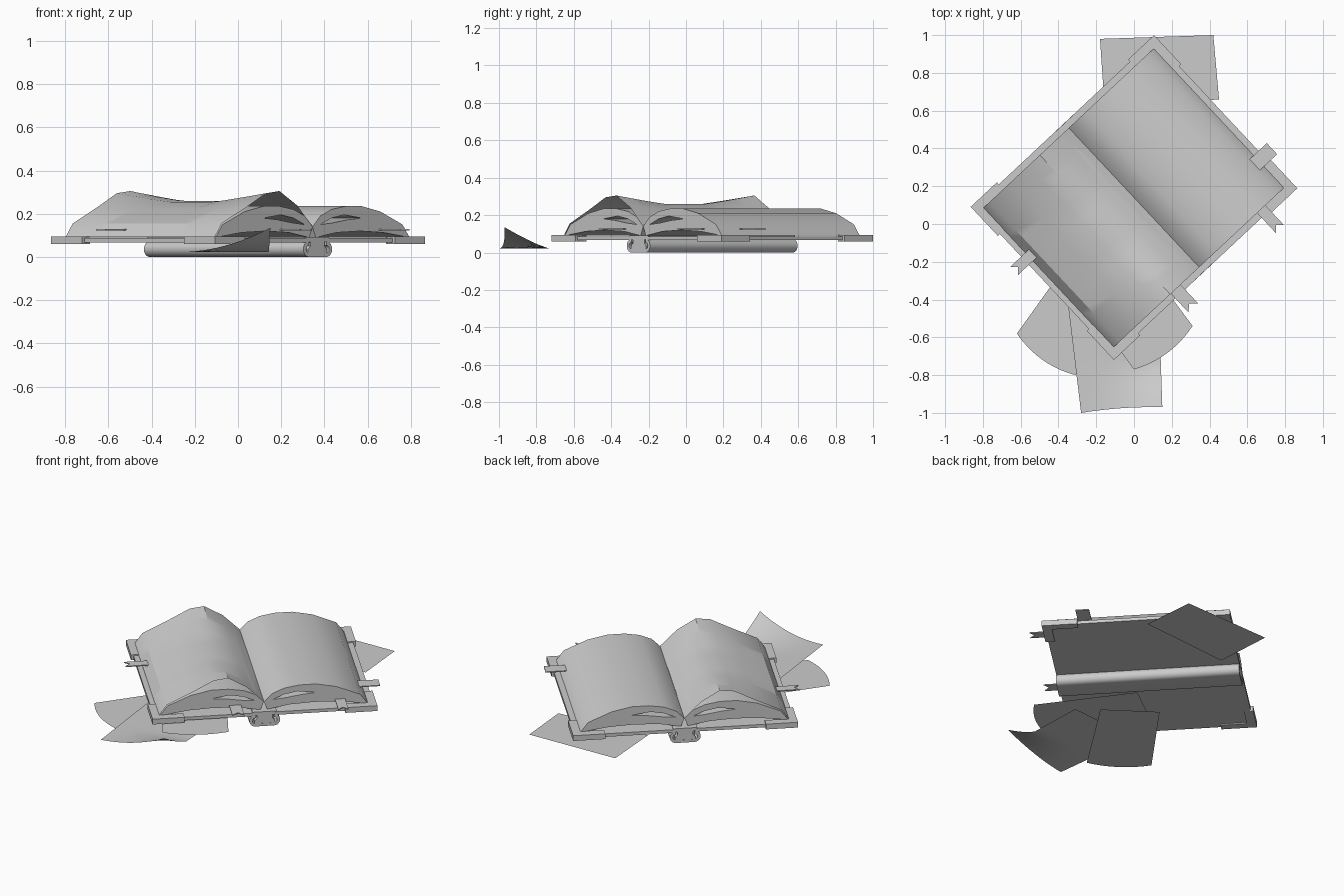
import bpy, math
from mathutils import Matrix, Vector

cube = bpy.data.objects.get("Cube")
if cube:
    bpy.data.objects.remove(cube, do_unlink=True)

paper = bpy.data.materials.new("plain_grey")
paper.use_nodes = True
GREY = (0.6, 0.6, 0.6, 1)
paper.diffuse_color = GREY
paper.node_tree.nodes["Principled BSDF"].inputs["Base Color"].default_value = GREY

# The book lies turned on the ground; u runs across the pages, v along the spine
BOOK = Matrix.Translation((0, 0.14, 0)) @ Matrix.Rotation(math.radians(43.1), 4, 'Z')
ALONG_SPINE = Matrix.Rotation(math.radians(90), 4, 'X')


def add(name, mesh, matrix):
    mesh.transform(matrix)
    mesh.materials.clear()
    mesh.materials.append(paper)
    mesh.shade_smooth()
    mesh.set_sharp_from_angle(angle=math.radians(30))
    obj = bpy.data.objects.new(name, mesh)
    bpy.context.collection.objects.link(obj)
    return obj


def prism(name, loops, depth, matrix):
    """Filled outline, with holes, given a thickness."""
    curve = bpy.data.curves.new(name, 'CURVE')
    curve.dimensions = '2D'
    curve.fill_mode = 'BOTH'
    curve.extrude = depth / 2
    for loop in loops:
        spline = curve.splines.new('POLY')
        spline.points.add(len(loop) - 1)
        for p, (x, y) in zip(spline.points, loop):
            p.co = (x, y, 0, 1)
        spline.use_cyclic_u = True
    temp = bpy.data.objects.new(name, curve)
    bpy.context.collection.objects.link(temp)
    bpy.context.view_layer.update()
    mesh = bpy.data.meshes.new_from_object(
        temp.evaluated_get(bpy.context.evaluated_depsgraph_get()))
    bpy.data.objects.remove(temp, do_unlink=True)
    return add(name, mesh, matrix)


def surface(name, func, nx, ny, matrix):
    """Open sheet sampled from a function of s and t."""
    verts = [func(i / nx, j / ny) for j in range(ny + 1) for i in range(nx + 1)]
    w = nx + 1
    faces = [(j * w + i, j * w + i + 1, (j + 1) * w + i + 1, (j + 1) * w + i)
             for j in range(ny) for i in range(nx)]
    mesh = bpy.data.meshes.new(name)
    mesh.from_pydata(verts, [], faces)
    return add(name, mesh, matrix)


def box_loop(x0, x1, y0, y1):
    return [(x0, y0), (x1, y0), (x1, y1), (x0, y1)]


def flip(loop, sx, sy=1):
    return [(x * sx, y * sy) for x, y in loop]


# Covers, page blocks with an arched gap between the leaves, corner guards
PAGES = [(0, .14), (.05, .19), (.12, .22), (.21, .235), (.31, .235), (.43, .21),
         (.57, .15), (.615, .09), (.45, .113), (.3, .12), (.15, .113), (.02, .09)]
SLIT = [(.05, .15), (.12, .18), (.2, .195), (.31, .18), (.22, .172), (.13, .158)]
GUARD = [(.665, .555), (.475, .555), (.475, .5), (.615, .5), (.615, .345), (.665, .345)]
for side, sx in (("left", 1), ("right", -1)):
    prism(side + "_cover", [flip(box_loop(.06, .65, -.54, .54), sx)], .02,
          BOOK @ Matrix.Translation((0, 0, .077)))
    prism(side + "_page_block", [flip(PAGES, sx), flip(SLIT, sx)], 1.01, BOOK @ ALONG_SPINE)
    for end, sy in (("back", 1), ("front", -1)):
        prism(f"{end}_{side}_corner_guard", [flip(GUARD, sx, sy)], .034,
              BOOK @ Matrix.Translation((0, 0, .077)))


# Spine: a round-sided channel holding a waisted core
def side_arc(radius):
    angles = [math.radians(-90 + 180 * i / 10) for i in range(11)]
    return [(.055 + radius * math.cos(a), .036 + radius * math.sin(a)) for a in angles]


half = side_arc(.036) + side_arc(.018)[::-1]
prism("spine_channel", [half + flip(half[::-1], -1)], 1.08, BOOK @ ALONG_SPINE)
core = [(.06, .016), (.06, .035), (.045, .05), (.045, .068), (.072, .076), (.072, .092)]
prism("spine_core", [core + flip(core[::-1], -1)], 1.078, BOOK @ ALONG_SPINE)

# Top leaf, lifted at both ends
LEAF = [(0, .145, .142), (-.1, .225, .24), (-.21, .26, .305), (-.295, .255, .295),
        (-.42, .222, .23), (-.575, .155, .155), (-.62, .092, .092)]


def leaf(s, t):
    u, mid, end = LEAF[round(s * 6)]
    v = (t - .5) * 1.01
    lift = max(0, (abs(v) - .15) / .355)
    return (u, v, mid + (end - mid) * lift ** 1.1)


surface("lifted_leaf", leaf, 6, 20, BOOK)

# Ribbon bookmarks: place on the page edge, turn, width, notch depth
for name, u, v, turn, width, reach, notch in (
        ("left_front_ribbon", .45, -.5, -90, .06, .15, .03),
        ("right_front_ribbon", -.17, -.5, -90, .07, .14, .03),
        ("right_side_ribbon", -.59, .15, 180, .06, .14, .03),
        ("left_side_tab", .59, -.31, 0, .08, .12, 0)):
    w = width / 2
    outline = [(-.02, -w), (reach, -w), (reach - notch, 0), (reach, w), (-.02, w)]
    prism(name, [outline], .006, BOOK @ Matrix.Translation((u, v, .126))
          @ Matrix.Rotation(math.radians(turn), 4, 'Z'))


# Loose sheets: four corners in order, an outward bow on the first edge,
# and the height to which the second corner curls up
def loose_sheet(name, corners, height, bow=0, curl=0):
    a, b, c, d = (Vector((x, y, height)) for x, y in corners)
    out = ((a + b) - (c + d)).normalized()

    def point(s, t):
        p = a.lerp(b, s).lerp(d.lerp(c, s), t)
        p += out * bow * 4 * s * (1 - s) * (1 - t)
        p.z += curl * s ** 2 * max(0, 1 - t / .4) ** 1.2
        return p
    surface(name, point, 10, 10, Matrix.Identity(4))


loose_sheet("back_loose_sheet", [(-.18, .98), (.42, 1), (.45, .66), (-.155, .61)], .018)
loose_sheet("right_loose_sheet", [(-.62, -.58), (-.31, -.8), (.03, -.27), (-.255, -.07)],
            .008, .035)
loose_sheet("front_loose_sheet", [(-.28, -1), (.15, -.97), (.13, -.38), (-.35, -.42)],
            .022, -.01, .113)
loose_sheet("left_loose_sheet", [(0, -.77), (.31, -.54), (-.06, -.04), (-.37, -.27)],
            .055, .035)
